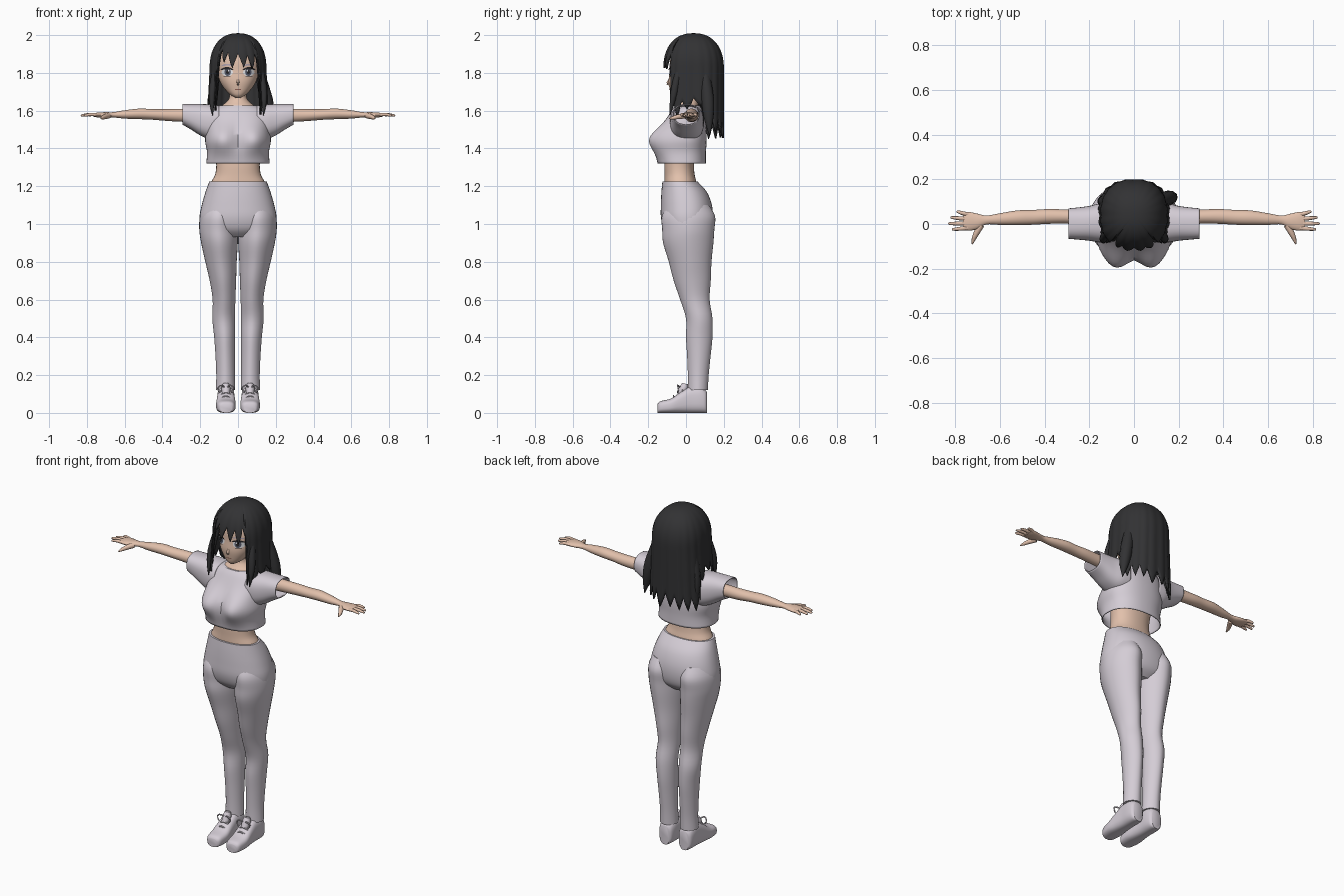
import bpy, bmesh, math, random
from mathutils import Vector
from mathutils.bvhtree import BVHTree

random.seed(4)
cube = bpy.data.objects.get("Cube")
if cube:
    bpy.data.objects.remove(cube, do_unlink=True)
made = []


def material(name, r, g, b):
    m = bpy.data.materials.new(name)
    m.use_nodes = True
    m.diffuse_color = (r, g, b, 1)
    bsdf = next(n for n in m.node_tree.nodes if n.type == 'BSDF_PRINCIPLED')
    bsdf.inputs["Base Color"].default_value = (r, g, b, 1)
    return m


SKIN = material("skin", .76, .53, .41)
CLOTH = material("pale_lilac_cloth", .66, .61, .67)
HAIR = material("black_hair", .032, .032, .034)
WHITE = material("eye_white", .8, .8, .82)
IRIS = material("slate_iris", .09, .1, .14)
DARK = material("lash_black", .02, .018, .02)
BROW = material("brow_lilac", .45, .38, .45)
LIP = material("lip_brown", .3, .13, .1)


def skin_rings(name, rings, mat, caps=(True, True), pair=False, wall=0):
    """Bridge a list of closed rings into one mesh object."""
    bm = bmesh.new()
    vs = [[bm.verts.new(p) for p in ring] for ring in rings]
    n = len(vs[0])
    for a, b in zip(vs, vs[1:]):
        for i in range(n):
            k = (i + 1) % n
            bm.faces.new((a[i], a[k], b[k], b[i]))
    if caps[0]:
        bm.faces.new(vs[0])
    if caps[1]:
        bm.faces.new(vs[-1])
    bmesh.ops.recalc_face_normals(bm, faces=bm.faces)
    me = bpy.data.meshes.new(name)
    bm.to_mesh(me)
    bm.free()
    me.materials.append(mat)
    ob = bpy.data.objects.new(name, me)
    bpy.context.collection.objects.link(ob)
    if wall:
        s = ob.modifiers.new("wall", 'SOLIDIFY')
        s.thickness, s.offset = wall, -1
    if pair:
        m = ob.modifiers.new("mirror", 'MIRROR')
        m.use_mirror_merge = False
    made.append(ob)
    return ob


def oval(n, power):
    """Unit superellipse points."""
    out = []
    for i in range(n):
        c, s = math.cos(math.tau * i / n), math.sin(math.tau * i / n)
        out.append((math.copysign(abs(c) ** (2 / power), c),
                    math.copysign(abs(s) ** (2 / power), s)))
    return out


def smooth_steps(keys, sub=4):
    """Catmull-Rom through tuples."""
    out = []
    for i in range(len(keys) - 1):
        a, b, c, d = (keys[max(0, min(len(keys) - 1, i + k))] for k in (-1, 0, 1, 2))
        for s in range(sub):
            t = s / sub
            out.append(tuple(q + .5 * t * (r - p + t * (2*p - 5*q + 4*r - w + t * (3*(q - r) + w - p)))
                             for p, q, r, w in zip(a, b, c, d)))
    return out + [keys[-1]]


def loft(name, keys, mat, axis='z', power=2, n=32, shape=None, **kw):
    """Keys: position along axis, two centre values, two radii."""
    rings = []
    for p, c1, c2, r1, r2 in smooth_steps(keys):
        ring = []
        for u, v in oval(n, power):
            u, v = c1 + r1 * u, c2 + r2 * v
            co = Vector({'z': (u, v, p), 'x': (p, u, v), 'y': (u, p, v)}[axis])
            ring.append(shape(co) if shape else co)
        rings.append(ring)
    return skin_rings(name, rings, mat, **kw)


def tube(name, pts, radii, mat, n=10, **kw):
    keys = smooth_steps([(*p, r) for p, r in zip(pts, radii)], 3)
    cos = [Vector(k[:3]) for k in keys]
    rings = []
    for i, k in enumerate(keys):
        way = cos[min(i + 1, len(cos) - 1)] - cos[max(i - 1, 0)]
        q = way.to_track_quat('Z', 'Y')
        rings.append([cos[i] + q @ Vector((k[3] * u, k[3] * v, 0)) for u, v in oval(n, 2)])
    return skin_rings(name, rings, mat, **kw)


# Trousers: hips and two creased legs
loft("trouser_hips", [(1.225, 0, -.032, .152, .093), (1.17, 0, -.01, .172, .12),
                      (1.1, 0, .002, .192, .135), (1.03, 0, .005, .204, .137),
                      (.97, 0, .008, .19, .12), (.93, 0, .01, .1, .08)], CLOTH, power=2.2, n=40)
loft("trouser_leg", [(1.1, .1, .012, .08, .11), (1.04, .102, .013, .1, .141),
                     (.97, .103, .012, .102, .138), (.9, .098, .012, .097, .133),
                     (.8, .09, .022, .083, .113), (.7, .08, .033, .07, .098),
                     (.6, .074, .047, .06, .078), (.5, .076, .07, .06, .07),
                     (.4, .071, .07, .055, .07), (.3, .068, .068, .051, .062),
                     (.2, .066, .065, .049, .055), (.12, .066, .063, .051, .053)],
     CLOTH, power=1.8, pair=True)

# Shoes with tongue and laces
loft("shoe", [(-.15, .063, .024, .03, .024), (-.135, .063, .031, .044, .031),
              (-.08, .064, .038, .052, .038), (-.03, .064, .055, .049, .055),
              (.02, .064, .069, .046, .069), (.07, .064, .07, .046, .07),
              (.1, .064, .062, .041, .062), (.111, .064, .055, .03, .055)],
     CLOTH, axis='y', power=2.8, pair=True)
tube("shoe_tongue", [(.064, -.03, .1), (.064, -.012, .13), (.064, -.005, .155)],
     [.02, .024, .016], CLOTH, pair=True)
for i in range(3):
    y, z = -.06 + .022 * i, .09 + .019 * i
    tube(f"lace_bar_{i + 1}", [(.035, y, z - .012), (.064, y - .006, z), (.093, y, z - .012)],
         [.004] * 3, CLOTH, n=6, pair=True)
for side, s in (("outer", 1), ("inner", -1)):
    tube(f"lace_bow_{side}", [(.064, -.022, .13), (.064 + .025 * s, -.045, .146),
                              (.064 + .043 * s, -.04, .128), (.064 + .03 * s, -.045, .108)],
         [.004] * 4, CLOTH, n=6, pair=True)

# Bare waist and neck
loft("waist", [(1.18, 0, -.03, .15, .085), (1.22, 0, -.03, .143, .085), (1.26, 0, -.034, .122, .08),
               (1.31, 0, -.036, .115, .078), (1.38, 0, -.03, .12, .08)], SKIN, power=2.2)
loft("neck", [(1.58, 0, .01, .1, .06), (1.625, 0, .008, .085, .056), (1.645, 0, .014, .062, .05),
              (1.67, 0, .02, .046, .044), (1.72, 0, .022, .045, .044)], SKIN)


# Cropped top: bust shaped by a soft bump on the front
def bust(co):
    front = max(0, min(1, (-.01 - co.y) / .08))
    co.y -= .062 * front * math.exp(-((abs(co.x) - .088) / .075) ** 2 - ((co.z - 1.45) / .075) ** 2)
    return co


loft("cropped_top", [(1.32, 0, -.022, .168, .128), (1.38, 0, -.024, .164, .13),
                     (1.44, 0, -.018, .174, .127), (1.5, 0, -.01, .168, .118),
                     (1.56, 0, 0, .162, .1), (1.605, 0, .006, .14, .08),
                     (1.628, 0, .008, .095, .062)], CLOTH, power=2.3, n=48, shape=bust,
     caps=(False, True), wall=.005)
loft("sleeve", [(.1, .005, 1.535, .09, .092), (.15, .005, 1.54, .088, .093), (.2, .003, 1.552, .078, .083),
                (.25, .002, 1.568, .072, .067), (.293, .002, 1.58, .068, .055)],
     CLOTH, axis='x', power=2.5, pair=True, caps=(False, False), wall=.005)

# Arms, palms and fingers
loft("arm", [(.18, .03, 1.575, .037, .036), (.29, .033, 1.575, .032, .034), (.38, .034, 1.577, .033, .031),
             (.45, .03, 1.58, .033, .028), (.52, .028, 1.583, .033, .028), (.6, .022, 1.58, .026, .022),
             (.66, .018, 1.578, .02, .014), (.7, .012, 1.577, .034, .015), (.74, .012, 1.577, .042, .013),
             (.765, .012, 1.577, .037, .009)], SKIN, axis='x', n=24, pair=True)
for finger, y, tip, x in (("little", .042, .055, .795), ("ring", .022, .029, .822),
                          ("middle", .002, .002, .832), ("index", -.018, -.024, .815)):
    tube(f"{finger}_finger", [(.74, y, 1.577), ((.74 + x) / 2, (y + tip) / 2, 1.58), (x - .006, tip, 1.575),
                              (x, tip, 1.574)], [.009, .009, .006, .002], SKIN, pair=True)
tube("thumb", [(.685, -.005, 1.573), (.705, -.04, 1.568), (.718, -.068, 1.562), (.724, -.09, 1.558)],
     [.015, .013, .009, .003], SKIN, pair=True)

# Head and nose
head = loft("head", [(1.668, 0, -.045, .012, .02), (1.685, 0, -.03, .042, .05), (1.72, 0, -.01, .075, .078),
                     (1.76, 0, .005, .098, .097), (1.81, 0, .02, .112, .107), (1.86, 0, .025, .115, .11),
                     (1.91, 0, .028, .1, .1), (1.95, 0, .03, .07, .07), (1.97, 0, .03, .03, .03)],
            SKIN, power=2.2, n=40)
tube("nose", [(0, -.082, 1.775), (0, -.094, 1.752), (0, -.098, 1.744), (0, -.086, 1.736)],
     [.004, .007, .007, .004], SKIN)
surface = BVHTree.FromPolygons([v.co for v in head.data.vertices],
                               [tuple(p.vertices) for p in head.data.polygons])


def face_plate(name, x, z, rx, rz, lift, mat, tilt=0, pair=True):
    """Thin oval patch lying just over the face."""
    rings = []
    for k in (.05, .4, .7, 1):
        ring = []
        for u, v in oval(20, 2):
            px = x + k * rx * u
            pz = z + k * rz * v + tilt * k * u * u * rz
            hit = surface.ray_cast(Vector((px, -1, pz)), Vector((0, 1, 0)))[0]
            ring.append((px, (hit.y if hit else 0) - lift, pz))
        rings.append(ring)
    ob = skin_rings(name, rings, mat, caps=(True, False), pair=pair)
    if sum(p.normal.y for p in ob.data.polygons) > 0:
        ob.data.flip_normals()


face_plate("eye_white", .057, 1.803, .03, .021, .002, WHITE)
face_plate("iris", .055, 1.804, .017, .02, .004, IRIS)
face_plate("pupil", .055, 1.804, .008, .011, .006, DARK)
face_plate("eye_glint", .05, 1.812, .004, .005, .008, WHITE)
face_plate("upper_lash", .058, 1.825, .034, .006, .007, DARK, tilt=-1.5)
face_plate("lower_lash", .058, 1.782, .018, .002, .004, DARK)
face_plate("eyebrow", .057, 1.843, .03, .005, .004, BROW, tilt=-1)
face_plate("mouth", 0, 1.712, .018, .0025, .002, LIP, pair=False)

# Hair: one shell whose lower edge is cut into pointed strands
COLS, ROWS, TOOTH = 120, 26, 6
lengths = [random.uniform(-.02, .03) for _ in range(COLS // TOOTH)]


def hair_column(i):
    turn = 360 * i / COLS
    d = min(turn, 360 - turn)
    low, cut = ((1.835, .075) if d < 45 else (1.58, .08) if d < 69 else
                (1.625, .04) if d < 105 else (1.465, .075))
    ridge = abs((i % TOOTH) / (TOOTH / 2) - 1)
    low += cut * ridge + lengths[i // TOOTH]
    a = math.radians(turn)
    sx, cy = math.sin(a), math.cos(a)
    sx = math.copysign(abs(sx) ** .85, sx)
    cy = math.copysign(abs(cy) ** .85, cy)
    column = []
    for j in range(ROWS):
        t = max(j / (ROWS - 1), .015)
        z = 2 - (2 - low) * t * t
        r = (1 - min(1, max(0, z - 1.82) / .18) ** 2.3) ** (1 / 2.3)
        r *= 1 - .03 * ridge * t
        drop = max(0, 1.82 - z) / .35
        flare = 1 + .13 * drop
        column.append((.142 * r * sx * flare, .04 - .152 * r * cy * (flare if cy > 0 else 1), z))
    return column


columns = [hair_column(i) for i in range(COLS)]
skin_rings("hair_shell", list(zip(*columns)), HAIR, caps=(True, False), wall=.01)
tube("hair_lock_left", [(.115, .1, 1.8), (.15, .115, 1.66), (.17, .12, 1.56), (.185, .125, 1.47)],
     [.025, .034, .026, .002], HAIR)
tube("hair_lock_right", [(-.115, .1, 1.8), (-.135, .1, 1.66), (-.142, .105, 1.57), (-.145, .11, 1.5)],
     [.022, .026, .02, .002], HAIR)
tube("hair_front_lock", [(.115, -.03, 1.84), (.13, -.055, 1.74), (.138, -.07, 1.66), (.135, -.085, 1.575)],
     [.015, .02, .016, .002], HAIR, pair=True)

# Smooth shading with sharp creases kept
bpy.ops.object.select_all(action='DESELECT')
for ob in made:
    ob.select_set(True)
bpy.context.view_layer.objects.active = made[0]
bpy.ops.object.shade_smooth_by_angle(angle=math.radians(40))
